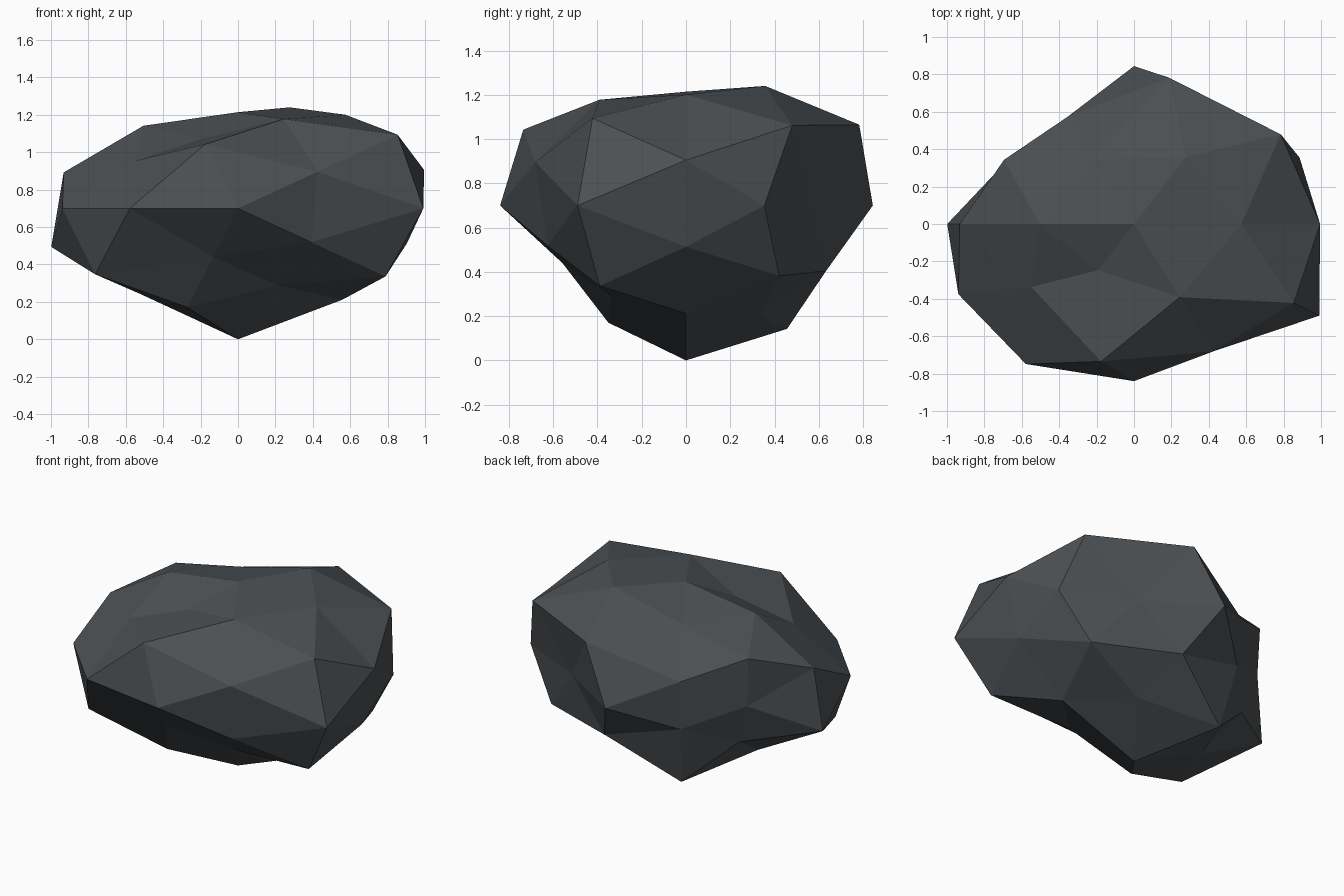
import bpy, bmesh, math
from mathutils import Vector

if "Cube" in bpy.data.objects:
    bpy.data.objects.remove(bpy.data.objects["Cube"])

# Boulder: a 42-point faceted ball whose pole runs along y, with every point
# pushed in or out along its own direction, then squashed.
CENTRE_Z = 0.70
SQUASH = Vector((1.0, 0.80, 0.635))

# (ring radius, ring y, first angle, angle step, push factors), front to back
RINGS = [
    (0.0,    -1.0,     0, 360, [1.05]),
    (0.5257, -0.8507, 36, 72, [1.00, 1.08, 1.10, 0.82, 0.92]),
    (0.8506, -0.5257,  0, 72, [1.165, 0.93, 0.80, 1.11, 0.80]),
    (0.8944, -0.4472, 36, 72, [1.18, 0.69, 1.05, 0.98, 1.09]),
    (1.0,     0.0,    18, 36, [1.046, 0.975, 0.81, 0.86, 0.98,
                               1.05, 0.89, 1.102, 0.95, 0.95]),
    (0.8944,  0.4472,  0, 72, [0.99, 1.00, 0.96, 0.82, 0.92]),
    (0.8506,  0.5257, 36, 72, [1.14, 0.82, 0.80, 1.085, 1.00]),
    (0.5257,  0.8507,  0, 72, [0.83, 1.15, 0.84, 0.81, 0.93]),
    (0.0,     1.0,     0, 360, [1.055]),
]

bm = bmesh.new()
pushed = []
for radius, y, start, step, factors in RINGS:
    for i, f in enumerate(factors):
        a = math.radians(start + i * step)
        v = bm.verts.new((radius * math.cos(a), y, radius * math.sin(a)))
        pushed.append((v, f))

# Skin the even ball first, then displace its points
bmesh.ops.convex_hull(bm, input=bm.verts[:])
for v, f in pushed:
    v.co = v.co * f * SQUASH + Vector((0, 0, CENTRE_Z))
bmesh.ops.triangulate(bm, faces=bm.faces[:])
bmesh.ops.recalc_face_normals(bm, faces=bm.faces[:])

mesh = bpy.data.meshes.new("boulder")
bm.to_mesh(mesh)
bm.free()

# Single slate grey colour, flat faces
stone = bpy.data.materials.new("slate grey stone")
stone.diffuse_color = (0.071, 0.080, 0.087, 1.0)
stone.use_nodes = True
stone.node_tree.nodes["Principled BSDF"].inputs["Base Color"].default_value = stone.diffuse_color
mesh.materials.append(stone)

boulder = bpy.data.objects.new("boulder", mesh)
bpy.context.collection.objects.link(boulder)
